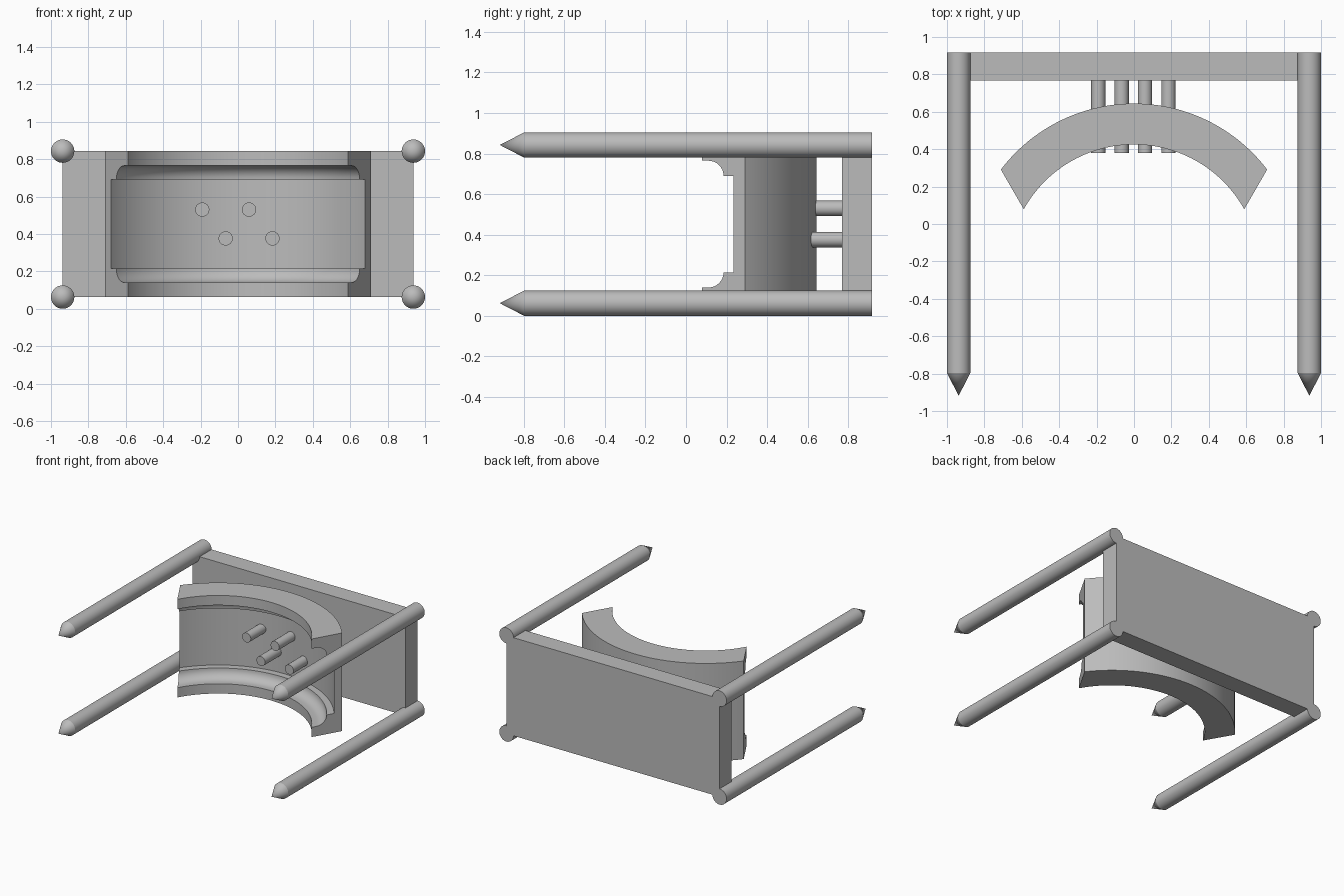
import bpy
import bmesh
from math import sin, cos, pi, sqrt, atan2, radians
from mathutils import Matrix, Vector

if "Cube" in bpy.data.objects:
    bpy.data.objects.remove(bpy.data.objects["Cube"], do_unlink=True)

grey = bpy.data.materials.new("plain grey")
grey.use_nodes = True
grey.diffuse_color = (0.5, 0.5, 0.5, 1)
grey.node_tree.nodes["Principled BSDF"].inputs["Base Color"].default_value = (0.5, 0.5, 0.5, 1)

LOW, HIGH = 0.0625, 0.8425   # heights of the rod axes and plate edges
MID = (LOW + HIGH) / 2
BACK = 0.918


def finish(name, bm):
    bmesh.ops.remove_doubles(bm, verts=bm.verts, dist=1e-5)
    bmesh.ops.recalc_face_normals(bm, faces=bm.faces)
    mesh = bpy.data.meshes.new(name)
    bm.to_mesh(mesh)
    bm.free()
    mesh.materials.append(grey)
    mesh.shade_smooth()
    mesh.set_sharp_from_angle(angle=radians(25))
    obj = bpy.data.objects.new(name, mesh)
    bpy.context.collection.objects.link(obj)
    return obj


def lathe(name, profile, x, z, steps=32):
    """Turn (radius, y) points round an axis parallel to y."""
    bm = bmesh.new()
    verts = [bm.verts.new((r, y, 0)) for r, y in profile]
    edges = [bm.edges.new(pair) for pair in zip(verts, verts[1:])]
    bmesh.ops.spin(bm, geom=verts + edges, cent=(0, 0, 0), axis=(0, 1, 0),
                   angle=2 * pi, steps=steps, use_merge=True)
    obj = finish(name, bm)
    obj.location = (x, 0, z)
    return obj


# Back plate
bm = bmesh.new()
bmesh.ops.create_cube(bm, size=1, matrix=Matrix.Translation((0, (0.768 + BACK) / 2, MID))
                      @ Matrix.Diagonal((1.875, BACK - 0.768, HIGH - LOW, 1)))
finish("back_plate", bm)

# Pointed rods along the four corners
for side, x in (("left", 0.9375), ("right", -0.9375)):
    for level, z in (("lower", LOW), ("upper", HIGH)):
        lathe(f"{level}_{side}_rod",
              [(0, BACK), (0.0625, BACK), (0.0625, -0.797), (0, -BACK)], x, z)

# Pins joining the curved channel to the plate, in two staggered rows
for i in range(4):
    lathe(f"pin_{i + 1}", [(0, 0.38), (0.038, 0.38), (0.038, 0.77), (0, 0.77)],
          -0.191 + 0.125 * i, 0.376 if i % 2 else 0.53, 24)

# Curved channel: C-shaped section with filleted lips, swept about a vertical axis
CENTRE_Y = -0.25
R_IN, R_FILLET, R_WALL, R_OUT = 0.675, 0.783, 0.835, 0.894
LIP, SHELF = 0.14, 0.215
half = [(R_OUT, LOW), (R_IN, LOW), (R_IN, LIP)]
for k in range(9):
    a = k / 8 * pi / 2
    half.append((R_FILLET - 0.077 * (1 - sin(a)), SHELF - (SHELF - LIP) * cos(a)))
half.append((R_WALL, SHELF))
section = half + [(r, 2 * MID - z) for r, z in reversed(half)]


def end_angle(r):
    """Angle at which radius r meets the slanted end cut."""
    p, d = Vector((0.59, 0.33)), Vector((sin(pi / 6), cos(pi / 6)))
    b = p.dot(d)
    q = p + d * (-b + sqrt(b * b - p.dot(p) + r * r))
    return atan2(q.x, q.y)


bm = bmesh.new()
STEPS = 64
rings = []
for j in range(STEPS + 1):
    ring = []
    for r, z in section:
        t = end_angle(r) * (2 * j / STEPS - 1)
        ring.append(bm.verts.new((r * sin(t), CENTRE_Y + r * cos(t), z)))
    rings.append(ring)
n = len(section)
for a, b in zip(rings, rings[1:]):
    for i in range(n):
        k = (i + 1) % n
        bm.faces.new((a[i], a[k], b[k], b[i]))
bm.faces.new(rings[0])
bm.faces.new(rings[-1])
finish("curved_channel", bm)
